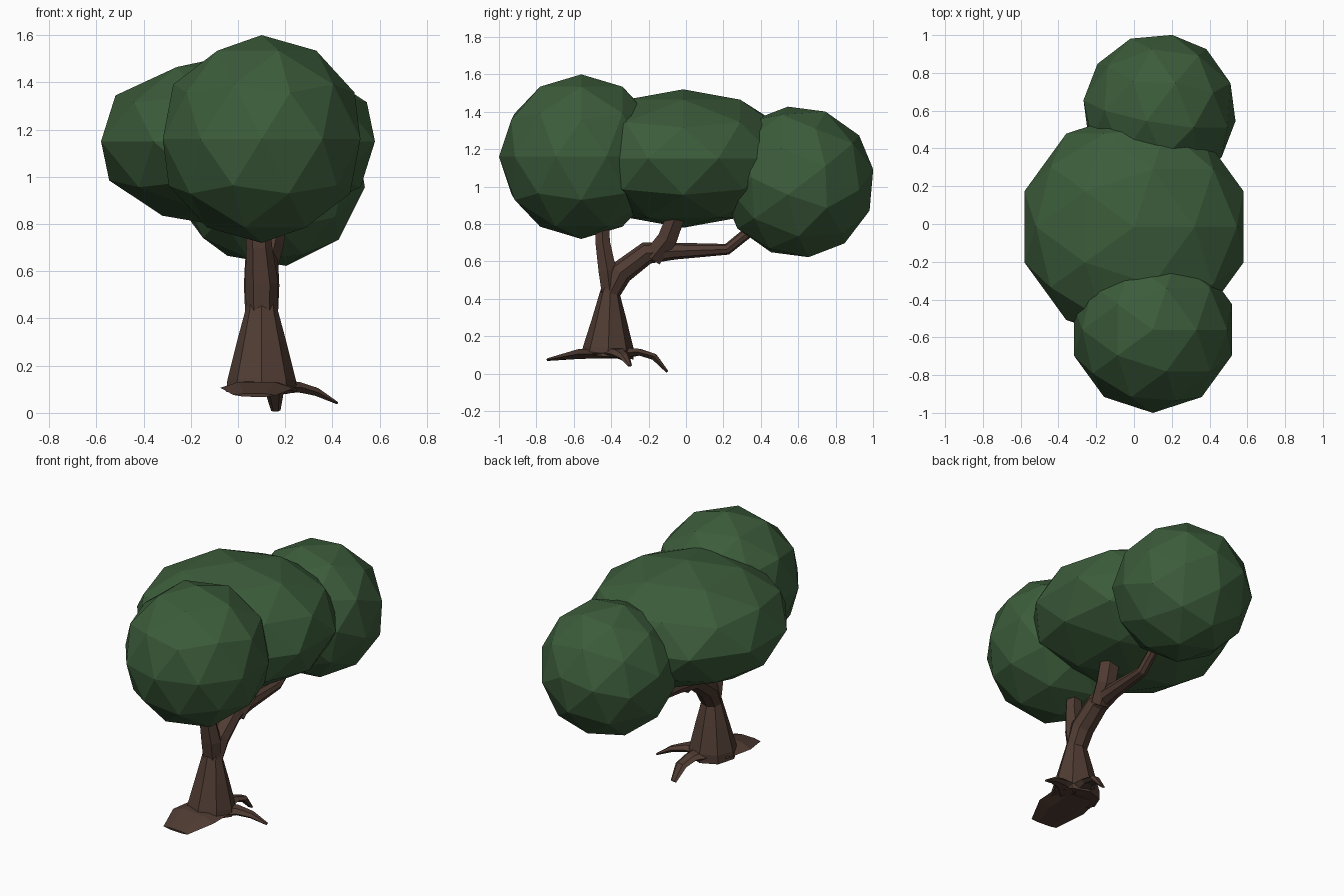
import bpy, bmesh
from math import cos, sin, pi, radians
from mathutils import Vector, Euler

cube = bpy.data.objects.get("Cube")
if cube:
    bpy.data.objects.remove(cube)


def material(name, rgb):
    mat = bpy.data.materials.new(name)
    mat.use_nodes = True
    color = (*rgb, 1)
    mat.diffuse_color = color
    bsdf = mat.node_tree.nodes["Principled BSDF"]
    bsdf.inputs["Base Color"].default_value = color
    bsdf.inputs["Roughness"].default_value = 0.9
    return mat


bark = material("bark brown", (0.08, 0.045, 0.033))
leaf = material("leaf green", (0.045, 0.108, 0.043))


def loft(name, rings, side, sides=6):
    """Rings are (x, y, z, half width along side, half thickness)."""
    bm = bmesh.new()
    points = [Vector(r[:3]) for r in rings]
    loops = []
    for i, (point, ring) in enumerate(zip(points, rings)):
        before = points[max(i - 1, 0)]
        after = points[min(i + 1, len(points) - 1)]
        tangent = (after - before).normalized()
        across = Vector(side)
        across = (across - tangent * across.dot(tangent)).normalized()
        up = tangent.cross(across)
        angles = [2 * pi * k / sides for k in range(sides)]
        loops.append([bm.verts.new(point + across * cos(a) * ring[3]
                                   + up * sin(a) * ring[4]) for a in angles])
    for low, high in zip(loops, loops[1:]):
        for k in range(sides):
            n = (k + 1) % sides
            bm.faces.new((low[k], low[n], high[n], high[k]))
    bm.faces.new(loops[0][::-1])
    bm.faces.new(loops[-1])
    bmesh.ops.recalc_face_normals(bm, faces=bm.faces)
    mesh = bpy.data.meshes.new(name)
    bm.to_mesh(mesh)
    bm.free()
    mesh.materials.append(bark)
    obj = bpy.data.objects.new(name, mesh)
    bpy.context.collection.objects.link(obj)
    return obj


def clump(name, center, radius, rotation=None):
    bpy.ops.mesh.primitive_ico_sphere_add(subdivisions=2, radius=1)
    obj = bpy.context.object
    obj.name = name
    obj.location = center
    obj.scale = radius
    if rotation:
        obj.rotation_euler = rotation.to_matrix().to_euler()
    obj.data.materials.append(leaf)


X, Y = (1, 0, 0), (0, 1, 0)

# Trunk, bending back into the long branch
loft("trunk", [
    (0.1, -0.42, 0.09, 0.15, 0.14),
    (0.1, -0.415, 0.14, 0.145, 0.135),
    (0.1, -0.41, 0.3, 0.105, 0.09),
    (0.1, -0.405, 0.43, 0.07, 0.055),
    (0.1, -0.35, 0.54, 0.075, 0.065),
    (0.1, -0.21, 0.645, 0.07, 0.06),
    (0.11, -0.06, 0.655, 0.05, 0.045),
    (0.12, 0.22, 0.665, 0.035, 0.03),
    (0.13, 0.4, 0.81, 0.03, 0.03)], X, 8)

# Short branches into the front and middle foliage
loft("front_branch", [
    (0.1, -0.405, 0.42, 0.065, 0.05),
    (0.1, -0.42, 0.55, 0.07, 0.055),
    (0.09, -0.445, 0.7, 0.055, 0.045),
    (0.08, -0.45, 0.84, 0.05, 0.04)], X)
loft("middle_branch", [
    (0.11, -0.18, 0.62, 0.06, 0.06),
    (0.13, -0.1, 0.72, 0.065, 0.06),
    (0.14, -0.04, 0.88, 0.07, 0.055)], X)

# Roots
loft("front_root", [
    (0.1, -0.38, 0.11, 0.14, 0.03),
    (0.08, -0.57, 0.105, 0.155, 0.03),
    (0.07, -0.74, 0.075, 0.09, 0.008)], X)
loft("back_root", [
    (0.12, -0.34, 0.11, 0.08, 0.035),
    (0.14, -0.25, 0.115, 0.05, 0.02),
    (0.155, -0.17, 0.09, 0.04, 0.02),
    (0.16, -0.1, 0.01, 0.02, 0.008)], X)
loft("side_root", [
    (0.17, -0.4, 0.11, 0.09, 0.035),
    (0.25, -0.36, 0.11, 0.05, 0.025),
    (0.33, -0.33, 0.09, 0.03, 0.02),
    (0.42, -0.3, 0.042, 0.012, 0.006)], Y)

# Foliage
clump("front_foliage", (0.1, -0.56, 1.16), (0.44, 0.44, 0.44))
clump("middle_foliage", (0, -0.015, 1.15), (0.61, 0.61, 0.37))
clump("back_foliage", (0.135, 0.6, 1.025), (0.412, 0.412, 0.412),
      Euler((radians(-13.3), radians(45), radians(90)), "ZXY"))
